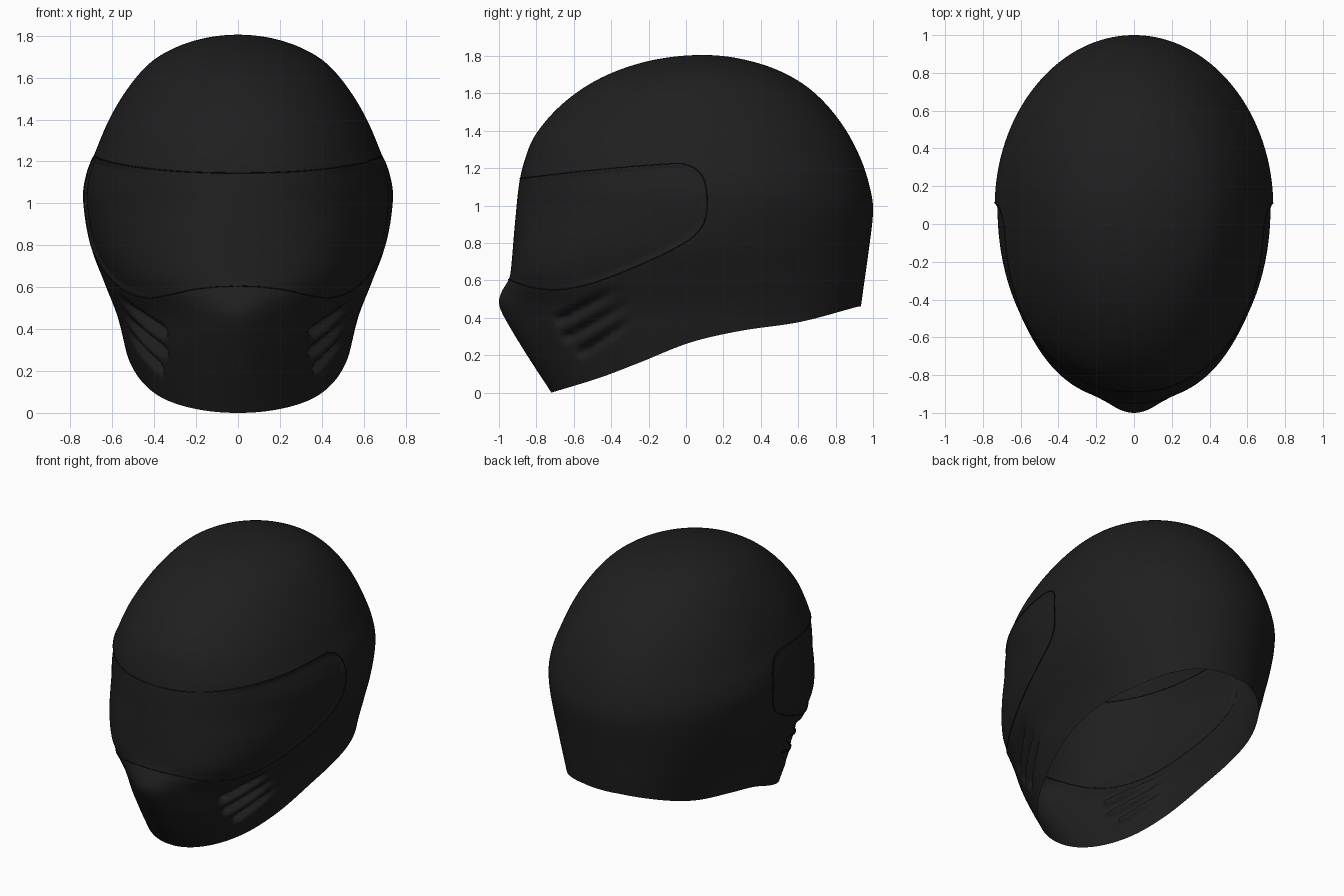
import bpy, math

cube = bpy.data.objects.get("Cube")
if cube:
    bpy.data.objects.remove(cube)

TOP, MID = 1.805, 0.09
COLS, ROWS = 320, 190


def material(name, value):
    mat = bpy.data.materials.new(name)
    mat.use_nodes = True
    color = (value, value, value, 1)
    mat.diffuse_color = color
    shader = mat.node_tree.nodes["Principled BSDF"]
    shader.inputs["Base Color"].default_value = color
    shader.inputs["Roughness"].default_value = 0.6
    return mat


def smooth(t):
    t = min(max(t, 0), 1)
    return t * t * (3 - 2 * t)


def spline(points):
    """Smooth function through (position, value) pairs, clamped at the ends."""
    points = sorted(points)
    xs, ys = [p[0] for p in points], [p[1] for p in points]
    last = len(xs) - 1
    slopes = []
    for i in range(last + 1):
        a, b = max(i - 1, 0), min(i + 1, last)
        slopes.append((ys[b] - ys[a]) / (xs[b] - xs[a]))

    def value(x):
        x = min(max(x, xs[0]), xs[last])
        i = 0
        while i < last - 1 and x > xs[i + 1]:
            i += 1
        h = xs[i + 1] - xs[i]
        t = (x - xs[i]) / h
        s = 1 - t
        return (s * s * (1 + 2 * t) * ys[i] + t * t * (3 - 2 * t) * ys[i + 1]
                + h * t * s * (s * slopes[i] - t * slopes[i + 1]))
    return value


def depth(z):
    return math.sqrt(max(0, 1 - z / TOP))


def outline(points):
    """Profile given as (height, value), eased so that the crown is round."""
    curve = spline([(depth(z), v) for z, v in points])
    return lambda z: curve(depth(z))


# Shell profiles by height
half_width = outline([(0, .45), (.14, .49), (.28, .53), (.46, .575), (.62, .637), (.79, .7),
                      (1.02, .737), (1.14, .721), (1.26, .675), (1.4, .615), (1.55, .525),
                      (1.68, .408), (1.745, .295), (1.785, .175), (TOP, 0)])
front = outline([(0, -.72), (.2, -.85), (.4, -.97), (.48, -1), (.54, -.985), (.6, -.95), (.64, -.938),
                 (.9, -.915), (1.13, -.89), (1.25, -.86), (1.37, -.81), (1.535, -.67), (1.68, -.46),
                 (1.775, -.19), (TOP, MID)])
back = outline([(0, .87), (.475, .937), (.82, .985), (.98, 1), (1.09, .985), (1.26, .93),
                (1.455, .82), (1.625, .66), (1.72, .5), (1.785, .29), (TOP, MID)])
chin_bump = spline([(0, .02), (.3, .08), (.47, .11), (.58, .03), (.64, 0), (TOP, 0)])
front_fullness = spline([(0, 2.25), (.45, 2.25), (.65, 2.4), (.8, 2.25), (1, 2.06), (1.25, 2.15),
                         (1.5, 2.08), (TOP, 2)])
rim_height = spline([(-.72, 0), (-.46, .08), (-.25, .16), (.02, .267), (.29, .33), (.61, .378), (.92, .46)])

# Visor outline from the side, as (y, z)
upper = [(-.89, 1.145), (-.5, 1.19), (-.1, 1.223), (.02, 1.213), (.09, 1.15)]
tip = [(.112, 1.04)]
lower = [(.1, .92), (.04, .835), (-.1, .75), (-.3, .66), (-.5, .585), (-.68, .55), (-.82, .562), (-.95, .605)]
visor_top, visor_bottom = spline(upper + tip), spline(lower + tip)

# Cheek vents as front and rear ends (y, z)
vents = [((-.69, .385), (-.33, .575)), ((-.65, .29), (-.27, .50)), ((-.57, .21), (-.25, .42))]


def slice_point(angle, z):
    s, c = math.sin(angle), math.cos(angle)
    bump = chin_bump(z)
    n = front_fullness(z) if c > 0 else 2 + .2 * smooth((.8 - z) / .4)
    x = math.copysign(abs(s) ** (2 / n), s) * half_width(z)
    reach = MID - front(z) - bump if c > 0 else back(z) - MID
    y = MID - math.copysign(abs(c) ** (2 / n), c) * reach
    if c > 0:
        y -= bump * math.exp(-(x / .2) ** 2)
    return x, y


def vent_depth(y, z):
    total = 0
    for (y0, z0), (y1, z1) in vents:
        length = math.hypot(y1 - y0, z1 - z0)
        dy, dz = (y1 - y0) / length, (z1 - z0) / length
        along = ((y - y0) * dy + (z - z0) * dz) / length
        across = (z - z0) * dy - (y - y0) * dz
        fade = smooth(along / .12 + .5) * smooth((1 - along) / .75)
        total += .05 * fade * math.exp(-(across / .022) ** 2)
    return total


def shell_point(angle, z):
    x, y = slice_point(angle, z)
    # Visor sits slightly below the shell
    if y < tip[0][0] and .5 < z < 1.3:
        inside = min(visor_top(y) - z, z - visor_bottom(y))
        x *= 1 - .02 * smooth(inside / .03) * smooth((y + .95) / .4)
    # Vent slots press into the cheeks
    if y < 0 and z < .7:
        dent = vent_depth(y, z) * smooth((abs(x) - .15) / .12)
        x -= math.copysign(dent, x)
        y += dent * .5
    return x, y, z


def rim_at(angle):
    z = .2
    for _ in range(30):
        z = max(0, rim_height(slice_point(angle, z)[1]))
    return z


def add_mesh(name, verts, faces, mat):
    mesh = bpy.data.meshes.new(name)
    mesh.from_pydata(verts, [], faces)
    mesh.materials.append(mat)
    obj = bpy.data.objects.new(name, mesh)
    bpy.context.collection.objects.link(obj)
    mesh.shade_smooth()


# Helmet shell: open underneath, rings from the crown to the rim
verts, faces = [(0, MID, TOP)], []
rims = [depth(rim_at(math.tau * i / COLS)) for i in range(COLS)]
for r in range(1, ROWS + 1):
    for i in range(COLS):
        z = TOP * (1 - (rims[i] * r / ROWS) ** 2)
        verts.append(shell_point(math.tau * i / COLS, z))
for i in range(COLS):
    j = (i + 1) % COLS
    faces.append((0, 1 + i, 1 + j))
    for r in range(ROWS - 1):
        a, b = 1 + r * COLS, 1 + (r + 1) * COLS
        faces.append((a + i, b + i, b + j, a + j))
add_mesh("helmet_shell", verts, faces, material("matte_black", .0135))


# Visor seam: thin line following the surface
def on_surface(y, z):
    low, high = 0, math.pi
    for _ in range(30):
        mid = (low + high) / 2
        if slice_point(mid, z)[1] < y:
            low = mid
        else:
            high = mid
    return shell_point(low, z)


path = upper + tip + lower
seam_y = spline([(i, p[0]) for i, p in enumerate(path)])
seam_z = spline([(i, p[1]) for i, p in enumerate(path)])
side, steps = [], 200
for k in range(steps + 1):
    t = (1 - math.cos(math.pi * k / steps)) / 2 * (len(path) - 1)
    side.append(on_surface(seam_y(t), seam_z(t)))
loop = side + [(-x, y, z) for x, y, z in reversed(side[1:-1])]

curve = bpy.data.curves.new("visor_seam", "CURVE")
curve.dimensions = "3D"
curve.bevel_depth = .003
curve.bevel_resolution = 1
line = curve.splines.new("POLY")
line.points.add(len(loop) - 1)
for point, co in zip(line.points, loop):
    point.co = (*co, 1)
line.use_cyclic_u = True
curve.materials.append(material("seam_black", .007))
seam = bpy.data.objects.new("visor_seam", curve)
bpy.context.collection.objects.link(seam)
